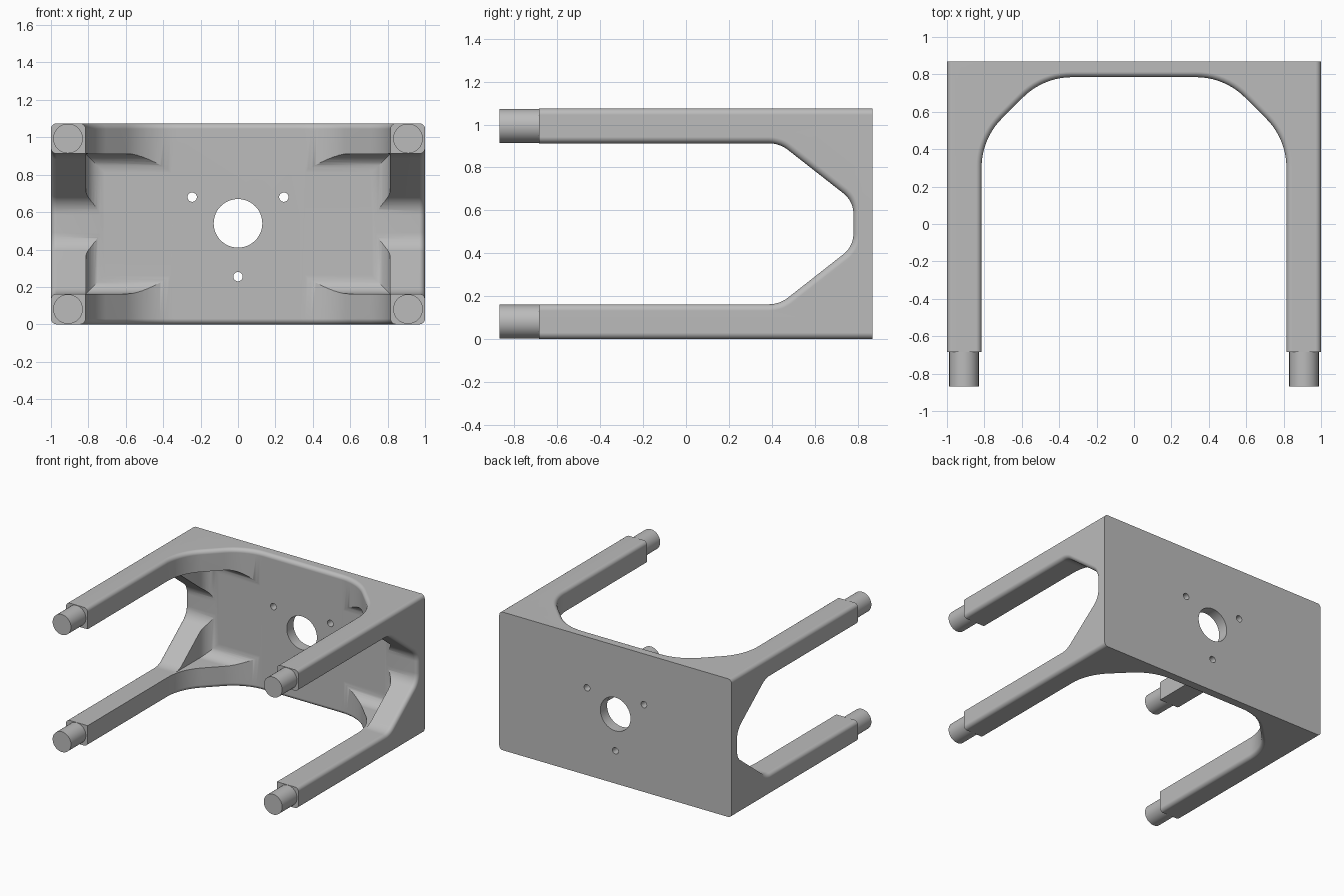
import bpy, bmesh
from math import sin, cos, radians, pi

if "Cube" in bpy.data.objects:
    bpy.data.objects.remove(bpy.data.objects["Cube"])

H = 1.075          # overall height
ZC = H / 2         # mid height
FRONT, BACK, PIN_TIP = -0.685, 0.868, -0.868
EDGE = 0.03        # rounding of long edges

grey = bpy.data.materials.new("plain grey")
grey.use_nodes = True
grey.diffuse_color = (0.5, 0.5, 0.5, 1)
grey.node_tree.nodes["Principled BSDF"].inputs["Base Color"].default_value = (0.5, 0.5, 0.5, 1)


def loft(name, rings):
    """Closed solid skinned through matching rings of points."""
    bm = bmesh.new()
    loops = [[bm.verts.new(p) for p in ring] for ring in rings]
    n = len(loops[0])
    for a, b in zip(loops, loops[1:]):
        for i in range(n):
            j = (i + 1) % n
            bm.faces.new((a[i], a[j], b[j], b[i]))
    bm.faces.new(loops[0])
    bm.faces.new(loops[-1])
    bmesh.ops.recalc_face_normals(bm, faces=bm.faces)
    mesh = bpy.data.meshes.new(name)
    bm.to_mesh(mesh)
    bm.free()
    mesh.materials.append(grey)
    ob = bpy.data.objects.new(name, mesh)
    bpy.context.collection.objects.link(ob)
    return ob


def activate(ob):
    bpy.ops.object.select_all(action='DESELECT')
    ob.select_set(True)
    bpy.context.view_layer.objects.active = ob


def cut(target, cutter):
    mod = target.modifiers.new("cut", 'BOOLEAN')
    mod.operation, mod.solver, mod.object = 'DIFFERENCE', 'EXACT', cutter
    cutter.hide_render = True
    activate(target)
    bpy.ops.object.modifier_apply(modifier=mod.name)
    bpy.data.objects.remove(cutter)


def rod(name, x, z, r, y0, y1, n=48):
    circle = [(x + r * cos(2 * pi * i / n), z + r * sin(2 * pi * i / n)) for i in range(n)]
    return loft(name, [[(u, y, v) for u, v in circle] for y in (y0, y1)])


def arch(arcs, d):
    """Symmetric open-fronted profile, offset outward by d."""
    cx, cy, r, a0, a1 = arcs[0]
    half = [(cx + r + d, -1.2)]
    for cx, cy, r, a0, a1 in arcs:
        steps = 10
        for i in range(steps + 1):
            a = radians(a0 + (a1 - a0) * i / steps)
            half.append((cx + (r + d) * cos(a), cy + (r + d) * sin(a)))
    return half + [(-u, v) for u, v in reversed(half)]


def arch_cutter(name, arcs, reach, place):
    """Arch prism that flares at both ends, leaving rounded rims."""
    flare = [(reach - EDGE + EDGE * sin(a), EDGE * (1 - cos(a)))
             for a in (radians(15 * i) for i in range(7))]
    flare.append((reach + 0.1, EDGE))
    stations = [(-s, d) for s, d in reversed(flare)] + flare
    return loft(name, [[place(u, v, s) for u, v in arch(arcs, d)] for s, d in stations])


# Solid block with rounded lengthwise edges
section = []
for q, (sx, sz) in enumerate(((1, 1), (-1, 1), (-1, -1), (1, -1))):
    for i in range(7):
        a = radians(90 * q + 15 * i)
        section.append((sx * (1 - EDGE) + EDGE * cos(a),
                        ZC + sz * (ZC - EDGE) + EDGE * sin(a)))
frame = loft("frame", [[(x, y, z) for x, z in section] for y in (FRONT, BACK)])

# Arched openings: vertical through top and bottom, crosswise through the sides
cut(frame, arch_cutter("vertical_opening",
                       [(0.445, 0.302, 0.37, 0, 45), (0.332, 0.415, 0.37, 45, 90)],
                       ZC, lambda u, v, s: (u, v, ZC + s)))
cut(frame, arch_cutter("side_opening",
                       [(0.23, 0.386, 0.145, 0, 38.25), (0.047, 0.66, 0.12, 38.25, 90)],
                       1.0, lambda u, v, s: (s, v, ZC + u)))

# Inner cavity, filleted where its walls meet the back plate
FILLET, DEPTH = 0.1, 0.784
stations = [(-0.3, 0)] + [(DEPTH - FILLET + FILLET * sin(a), FILLET * (1 - cos(a)))
                          for a in (radians(11.25 * i) for i in range(9))]
cut(frame, loft("cavity", [[(sx * (0.814 - d), y, ZC + sz * (0.374 - d))
                            for sx, sz in ((1, 1), (-1, 1), (-1, -1), (1, -1))]
                           for y, d in stations]))

# Large centre hole and three screw holes in the back plate
for x, z, r in ((0, 0.54, 0.13), (0.245, 0.68, 0.025), (-0.245, 0.68, 0.025), (0, 0.255, 0.025)):
    cut(frame, rod("hole", x, z, r, 0.6, 1.0))

# Round pins on the leg ends
parts = [frame]
for side, sx in (("left", 1), ("right", -1)):
    for level, sz in (("upper", 1), ("lower", -1)):
        parts.append(rod(f"{level}_{side}_pin", sx * 0.909, ZC + sz * 0.456, 0.079,
                         PIN_TIP, FRONT + 0.02))

for ob in parts:
    activate(ob)
    bpy.ops.object.shade_smooth_by_angle(angle=radians(28))
    mod = ob.modifiers.new("even shading", 'WEIGHTED_NORMAL')
    mod.keep_sharp = True
